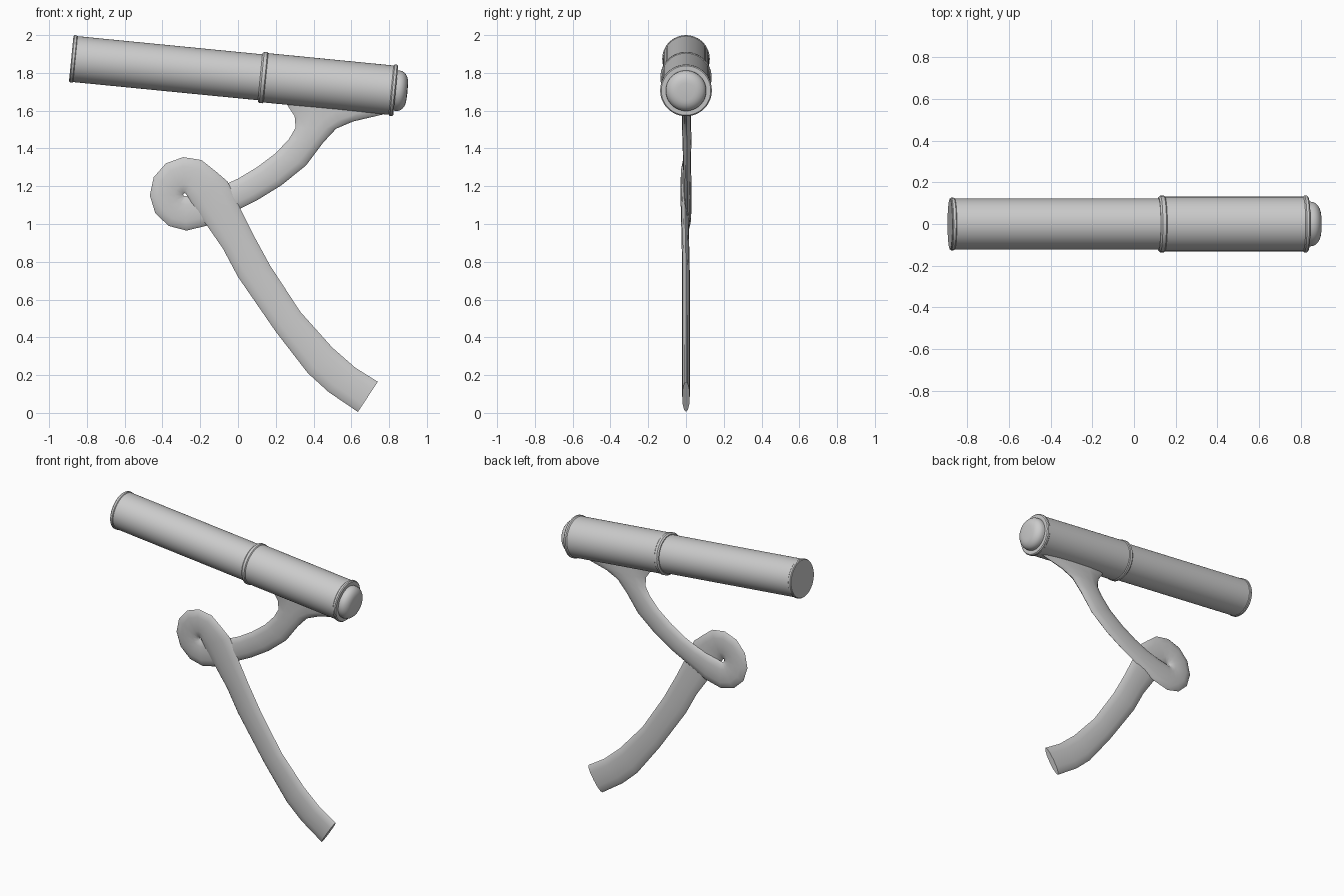
import bpy, bmesh, math
from mathutils import Matrix, Vector

if "Cube" in bpy.data.objects:
    bpy.data.objects.remove(bpy.data.objects["Cube"])


def finish(name, bm, angle=40):
    bmesh.ops.recalc_face_normals(bm, faces=bm.faces)
    me = bpy.data.meshes.new(name)
    bm.to_mesh(me)
    bm.free()
    ob = bpy.data.objects.new(name, me)
    bpy.context.collection.objects.link(ob)
    bpy.context.view_layer.objects.active = ob
    ob.select_set(True)
    bpy.ops.object.shade_smooth_by_angle(angle=math.radians(angle))
    ob.select_set(False)
    return ob


# Tilted barrel frame: local x runs from the flat end to the domed end
START, END = Vector((-0.883, 0, 1.875)), Vector((0.829, 0, 1.707))
TILT = math.atan2(START.z - END.z, END.x - START.x)
FRAME = Matrix.Translation(START) @ Matrix.Rotation(TILT, 4, 'Y')
LENGTH = (END - START).length


def lathe(name, profile, segments=48):
    """Spin (distance along barrel, radius) points around the barrel axis."""
    bm = bmesh.new()
    verts = [bm.verts.new((t, 0, r)) for t, r in profile]
    edges = [bm.edges.new(p) for p in zip(verts, verts[1:])]
    bmesh.ops.spin(bm, geom=verts + edges, cent=(0, 0, 0), axis=(1, 0, 0),
                   angle=2 * math.pi, steps=segments, use_merge=True)
    bmesh.ops.remove_doubles(bm, verts=bm.verts, dist=1e-5)
    bmesh.ops.transform(bm, matrix=FRAME, verts=bm.verts)
    finish(name, bm)


def ring(name, t, width, inner, outer):
    b = width * 0.25
    lathe(name, [(t, inner), (t, outer - b), (t + b, outer), (t + width - b, outer),
                 (t + width, outer - b), (t + width, inner)])


L = LENGTH
lathe("front_barrel", [(0, 0), (0, 0.122), (1.03, 0.122), (1.03, 0)])
lathe("rear_barrel", [(1.02, 0), (1.02, 0.131), (L, 0.131), (L, 0)])
ring("front_rim", 0, 0.024, 0.11, 0.126)
ring("middle_collar", 1.005, 0.034, 0.11, 0.136)
ring("rear_rim", L - 0.018, 0.024, 0.10, 0.137)

# Domed end button
dome = [(L - 0.01, 0.107), (L + 0.02, 0.107)]
dome += [(L + 0.02 + 0.047 * math.sin(a), 0.045 + 0.062 * math.cos(a))
         for a in (math.radians(d) for d in range(15, 91, 15))]
dome += [(L + 0.069, 0)]
lathe("end_button", dome)

# Looped strap: rows of (edge A x, z, edge B x, z)
arm = [(.25, 1.65, .82, 1.60), (.27, 1.615, .76, 1.578), (.30, 1.57, .61, 1.543),
       (.305, 1.51, .52, 1.505), (.27, 1.45, .45, 1.43), (.20, 1.375, .36, 1.31),
       (.10, 1.30, .23, 1.205), (0, 1.24, .10, 1.125), (-.10, 1.195, -.03, 1.06),
       (-.20, 1.165, -.15, .995)]
leg = [(-.25, 1.12, -.055, 1.225), (-.17, 1.0, 0, 1.105), (-.08, .87, .08, .945),
       (0, .72, .17, .78), (.20, .43, .33, .535), (.37, .21, .50, .345),
       (.48, .11, .62, .24), (.635, .005, .74, .165)]
LOOPS = 8
rows = []
for i, r in enumerate(arm):
    rows.append((*r, 0.008 * min(1, i / 7), 0.024 if i < 5 else 0.021))
for i in range(LOOPS + 1):
    a = math.radians(-90 - i * 233 / LOOPS)
    f = i / LOOPS
    rows.append((-.282 + .008 * math.cos(a), 1.155 + .008 * math.sin(a),
                 -.272 + .195 * math.cos(a), 1.16 + .195 * math.sin(a),
                 0.008 - 0.018 * f, 0.02))
for i, r in enumerate(leg):
    rows.append((*r, -0.010 * max(0, 1 - i / 3), 0.02))

# Sweep a thin oval section along the rows
bm = bmesh.new()
N = 12
loops = []
for ax, az, bx, bz, y, h in rows:
    a, b = Vector((ax, y, az)), Vector((bx, y, bz))
    mid, half = (a + b) / 2, (b - a) / 2
    loops.append([bm.verts.new(mid + half * math.cos(k * 2 * math.pi / N)
                               + Vector((0, h * math.sin(k * 2 * math.pi / N), 0)))
                  for k in range(N)])
for p, q in zip(loops, loops[1:]):
    for k in range(N):
        bm.faces.new((p[k], p[(k + 1) % N], q[(k + 1) % N], q[k]))
bm.faces.new(loops[0])
bm.faces.new(loops[-1])
finish("looped_strap", bm, 50)
